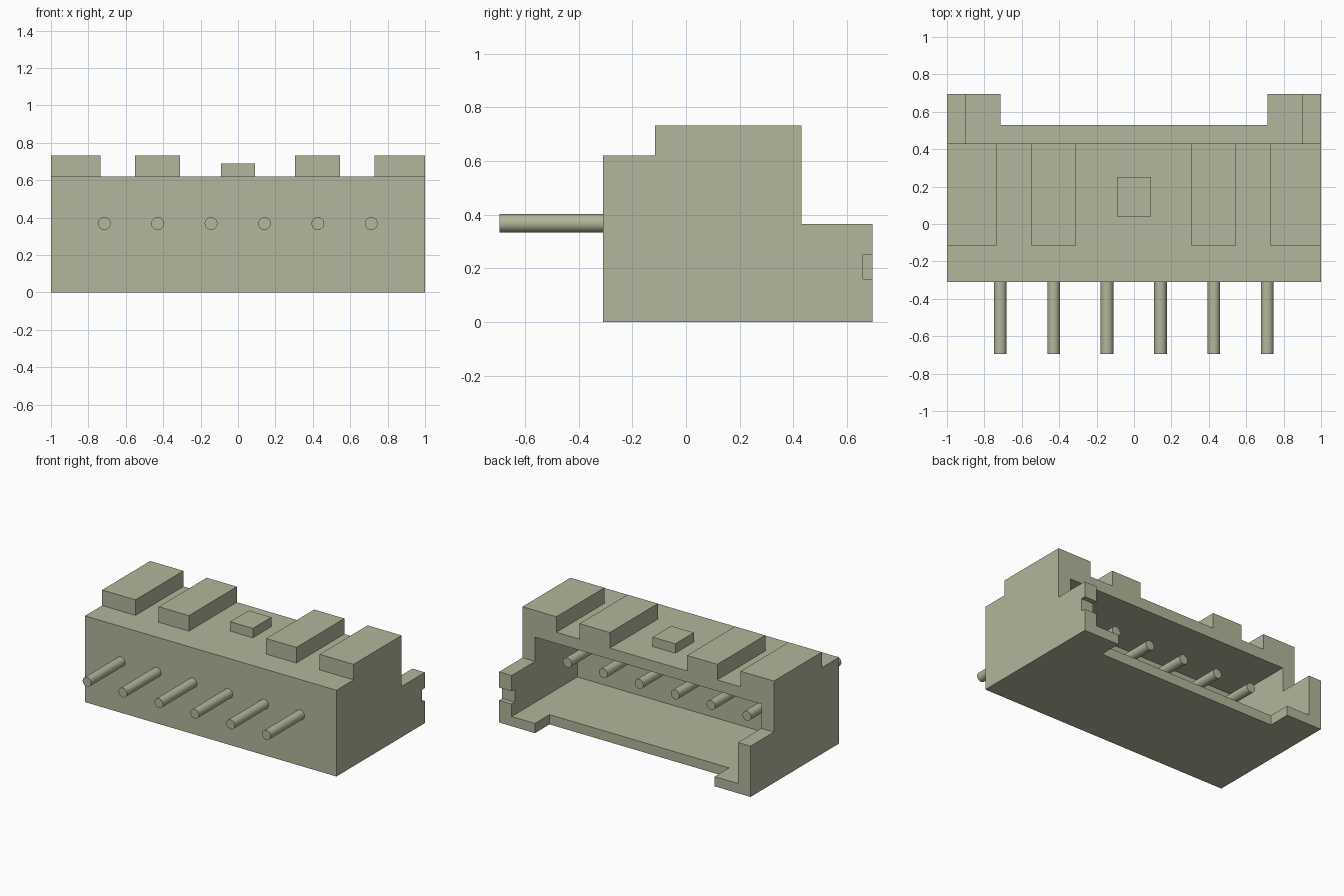
import bpy
import bmesh
import math
from mathutils import Matrix

if "Cube" in bpy.data.objects:
    bpy.data.objects.remove(bpy.data.objects["Cube"], do_unlink=True)

plastic = bpy.data.materials.new("sage_grey")
plastic.use_nodes = True
COLOUR = (0.445, 0.468, 0.328, 1.0)
plastic.diffuse_color = COLOUR
plastic.node_tree.nodes["Principled BSDF"].inputs["Base Color"].default_value = COLOUR


def add_object(name, bm):
    bmesh.ops.recalc_face_normals(bm, faces=bm.faces)
    mesh = bpy.data.meshes.new(name)
    bm.to_mesh(mesh)
    bm.free()
    mesh.materials.append(plastic)
    obj = bpy.data.objects.new(name, mesh)
    bpy.context.collection.objects.link(obj)
    return obj


def prism(name, profile, x0, x1):
    """Extrude a (y, z) profile from x0 to x1."""
    bm = bmesh.new()
    face = bm.faces.new([bm.verts.new((x0, y, z)) for y, z in profile])
    new = bmesh.ops.extrude_face_region(bm, geom=[face])["geom"]
    verts = [v for v in new if isinstance(v, bmesh.types.BMVert)]
    bmesh.ops.translate(bm, verts=verts, vec=(x1 - x0, 0, 0))
    return add_object(name, bm)


def box(name, x, y, z):
    profile = [(y[0], z[0]), (y[1], z[0]), (y[1], z[1]), (y[0], z[1])]
    return prism(name, profile, x[0], x[1])


def cut(target, x, y, z):
    """Subtract a box from the target and discard the cutter."""
    cutter = box("cutter", x, y, z)
    cutter.hide_render = True
    mod = target.modifiers.new("cut", 'BOOLEAN')
    mod.operation = 'DIFFERENCE'
    mod.solver = 'EXACT'
    mod.object = cutter
    bpy.context.view_layer.objects.active = target
    bpy.ops.object.modifier_apply(modifier=mod.name)
    bpy.data.objects.remove(cutter, do_unlink=True)


# Housing: stepped side profile across the full width
housing = prism("housing", [
    (-0.31, 0), (0.695, 0), (0.695, 0.365), (0.43, 0.365),
    (0.43, 0.732), (-0.115, 0.732), (-0.115, 0.62), (-0.31, 0.62)], -1, 1)

# Channels that leave four raised blocks on the roof
for x in [(-0.735, -0.55), (-0.31, 0.305), (0.545, 0.73)]:
    cut(housing, x, (-0.2, 0.6), (0.62, 0.9))

# Open cavity at the back, then the recess in the floor lip
cut(housing, (-0.9, 0.9), (-0.05, 0.9), (0.07, 0.54))
cut(housing, (-0.715, 0.715), (0.53, 0.9), (-0.1, 0.2))

# Small notch in the end of the left side wall
cut(housing, (0.8, 1.1), (0.66, 0.9), (0.16, 0.252))

# Centre key on the roof
box("roof_key", (-0.09, 0.09), (0.04, 0.25), (0.61, 0.688))

# Row of six round contact pins passing through the front wall
PIN_START, PIN_END = -0.695, 0.33
for i in range(6):
    bm = bmesh.new()
    place = (Matrix.Translation((-0.715 + i * 0.2855, (PIN_START + PIN_END) / 2, 0.368))
             @ Matrix.Rotation(math.pi / 2, 4, 'X'))
    bmesh.ops.create_cone(bm, cap_ends=True, segments=32, radius1=0.034, radius2=0.034,
                          depth=PIN_END - PIN_START, matrix=place)
    pin = add_object(f"contact_pin_{i + 1}", bm)
    bpy.ops.object.select_all(action='DESELECT')
    pin.select_set(True)
    bpy.context.view_layer.objects.active = pin
    bpy.ops.object.shade_smooth_by_angle(angle=math.radians(40))
